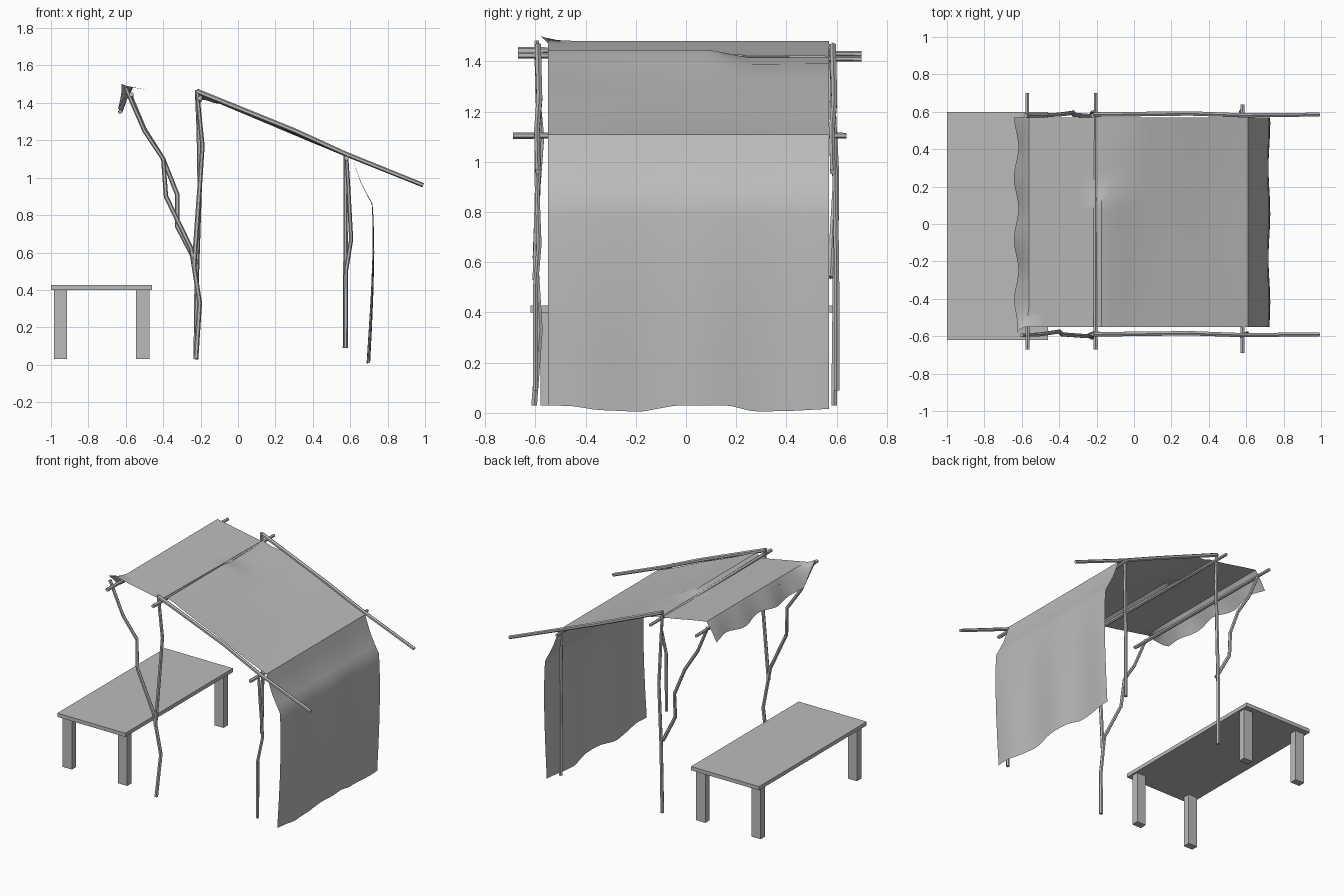
import bpy, bmesh, math
from mathutils import Vector

cube = bpy.data.objects.get("Cube")
if cube:
    bpy.data.objects.remove(cube)

grey = bpy.data.materials.new("plain grey")
grey.use_nodes = True
COLOUR = (0.5, 0.5, 0.5, 1)
grey.diffuse_color = COLOUR
grey.node_tree.nodes["Principled BSDF"].inputs["Base Color"].default_value = COLOUR


def finish(name, bm):
    mesh = bpy.data.meshes.new(name)
    bm.to_mesh(mesh)
    bm.free()
    mesh.materials.append(grey)
    obj = bpy.data.objects.new(name, mesh)
    bpy.context.collection.objects.link(obj)
    return obj


def smooth(obj, degrees):
    bpy.ops.object.select_all(action='DESELECT')
    obj.select_set(True)
    bpy.context.view_layer.objects.active = obj
    bpy.ops.object.shade_smooth_by_angle(angle=math.radians(degrees))


def box(name, low, high):
    bm = bmesh.new()
    bmesh.ops.create_cube(bm, size=1)
    low, high = Vector(low), Vector(high)
    for v in bm.verts:
        v.co = (low + high) / 2 + v.co * (high - low)
    finish(name, bm)


def stick(name, points, radius=0.013, tip=0.011, sides=6):
    """Crooked branch: rings swept along a path, tapering to the tip."""
    pts = [Vector(p) for p in points]
    bm = bmesh.new()
    rings = []
    for i, p in enumerate(pts):
        along = (pts[min(i + 1, len(pts) - 1)] - pts[max(i - 1, 0)]).normalized()
        ref = Vector((1, 0, 0)) if abs(along.y) > 0.8 else Vector((0, 1, 0))
        u = along.cross(ref).normalized()
        w = along.cross(u)
        r = radius + (tip - radius) * i / (len(pts) - 1)
        angles = [math.tau * k / sides for k in range(sides)]
        rings.append([bm.verts.new(p + r * (u * math.cos(a) + w * math.sin(a))) for a in angles])
    for a, b in zip(rings, rings[1:]):
        for k in range(sides):
            n = (k + 1) % sides
            bm.faces.new((a[k], a[n], b[n], b[k]))
    bm.faces.new(rings[0])
    bm.faces.new(rings[-1])
    bmesh.ops.recalc_face_normals(bm, faces=bm.faces)
    smooth(finish(name, bm), 40)


def interp(table, t):
    for (a, va), (b, vb) in zip(table, table[1:]):
        if t <= b:
            return va + (vb - va) * max(0, t - a) / (b - a)
    return table[-1][1]


# Table
box("table_top", (-1, -0.62, 0.40), (-0.46, 0.60, 0.427))
for side, x in (("right", -0.985), ("left", -0.545)):
    for end, y in (("front", -0.58), ("back", 0.51)):
        box(f"table_leg_{end}_{side}", (x, y, 0.03), (x + 0.072, y + 0.05, 0.40))

# Forked supports under the high side
stick("front_crooked_post", [(-0.225, -0.605, 0.03), (-0.205, -0.582, 0.33), (-0.25, -0.60, 0.62),
                             (-0.385, -0.59, 0.90), (-0.40, -0.575, 1.10), (-0.50, -0.59, 1.25),
                             (-0.60, -0.595, 1.48)])
stick("front_upright", [(-0.235, -0.60, 0.53), (-0.205, -0.59, 0.95),
                        (-0.19, -0.585, 1.17), (-0.22, -0.59, 1.47)])
stick("back_upright", [(-0.225, 0.59, 0.03), (-0.22, 0.595, 0.50), (-0.205, 0.60, 0.95),
                       (-0.21, 0.585, 1.25), (-0.22, 0.58, 1.47)])
stick("back_branch", [(-0.22, 0.575, 0.54), (-0.325, 0.585, 0.74), (-0.325, 0.595, 0.91),
                      (-0.40, 0.585, 1.10), (-0.50, 0.58, 1.26), (-0.58, 0.58, 1.45)])

# Posts under the low side
stick("front_low_post", [(0.575, -0.60, 0.09), (0.577, -0.60, 0.50), (0.605, -0.585, 0.67),
                         (0.59, -0.595, 0.95), (0.58, -0.595, 1.11)], 0.012, 0.010)
stick("back_low_post", [(0.573, 0.60, 0.09), (0.575, 0.60, 0.60), (0.575, 0.59, 1.12)])

# Sloping rafters
for end, y, bend in (("front", -0.59, 0), ("back", 0.585, 0.01)):
    stick(end + "_rafter", [(-0.22, y, 1.462), (0.30, y + 0.006, 1.252 - bend),
                            (0.58, y - 0.004, 1.125), (0.99, y, 0.96)], 0.014, 0.012)

# Cross poles
for name, x, y0, z0, y1, z1 in (("high_cross_pole", -0.57, -0.67, 1.445, 0.70, 1.43),
                                ("middle_cross_pole", -0.205, -0.67, 1.425, 0.70, 1.41),
                                ("low_cross_pole", 0.58, -0.69, 1.105, 0.64, 1.105)):
    stick(name, [(x, y0, z0), (x, 0, (z0 + z1) / 2), (x, y1, z1)])

# Cloth: flap, roof and hanging curtain as one draped sheet
FLAP = [(-0.63, 1.355), (-0.60, 1.42)]
ROOF = [(-0.562, 1.482), (-0.48, 1.468), (-0.40, 1.453), (-0.30, 1.433), (-0.215, 1.42),
        (-0.175, 1.445), (-0.13, 1.43), (-0.05, 1.392), (0.08, 1.335), (0.20, 1.288),
        (0.32, 1.235), (0.45, 1.175), (0.61, 1.11)]
CURTAIN = [(0.63, 1.05), (0.655, 0.98), (0.69, 0.91), (0.717, 0.86), (0.722, 0.78),
           (0.724, 0.60), (0.718, 0.40), (0.708, 0.20), (0.697, 0.02)]
HEM = [(-0.55, 0.03), (-0.45, 0.027), (-0.36, 0.012), (-0.18, 0.004), (-0.04, 0.03),
       (0.17, 0.03), (0.27, 0.005), (0.42, 0.008), (0.57, 0.016)]
profile = FLAP + ROOF + CURTAIN
STEPS = 32


def drape(i, y):
    x, z = profile[i]
    if i < len(FLAP):
        # wavy lower edge, pulled up to a point at the front corner
        lift = max(0, (-0.42 - y) / 0.13)
        hang = 1 - 0.5 * i
        x += hang * 0.012 * math.sin(y * 19)
        z += hang * 0.012 * math.sin(y * 15 + 1)
        return Vector((x, y, z)).lerp(Vector((-0.60 - 0.022 * hang, y - 0.03 * hang, 1.49 + 0.012 * hang)), lift)
    if i == len(FLAP):
        lift = max(0, (-0.46 - y) / 0.09)
        return Vector((x - 0.02 * lift, y, z + 0.006 * lift))
    if x < 0.6:
        # ridge slackens toward the back, with a shallow sag between rafters
        if -0.2 < x < -0.1:
            z -= 0.03 * min(1, max(0, (y - 0.1) / 0.15))
        sag = math.cos(math.pi * (y - 0.01) / 1.13) * math.sin(math.pi * min(1, max(0, (x + 0.13) / 0.73)))
        return Vector((x, y, z - 0.012 * sag))
    # curtain ripples grow toward the uneven hem
    low = 1 - z / 1.11
    x += 0.010 * low * math.sin(y * 13 + 0.8)
    if i == len(profile) - 1:
        z = interp(HEM, y)
    return Vector((x, y, z))


bm = bmesh.new()
grid = []
for j in range(STEPS + 1):
    y = -0.55 + 1.12 * j / STEPS
    grid.append([bm.verts.new(drape(i, y)) for i in range(len(profile))])
for a, b in zip(grid, grid[1:]):
    for i in range(len(profile) - 1):
        bm.faces.new((a[i], a[i + 1], b[i + 1], b[i]))
smooth(finish("cloth_cover", bm), 35)
